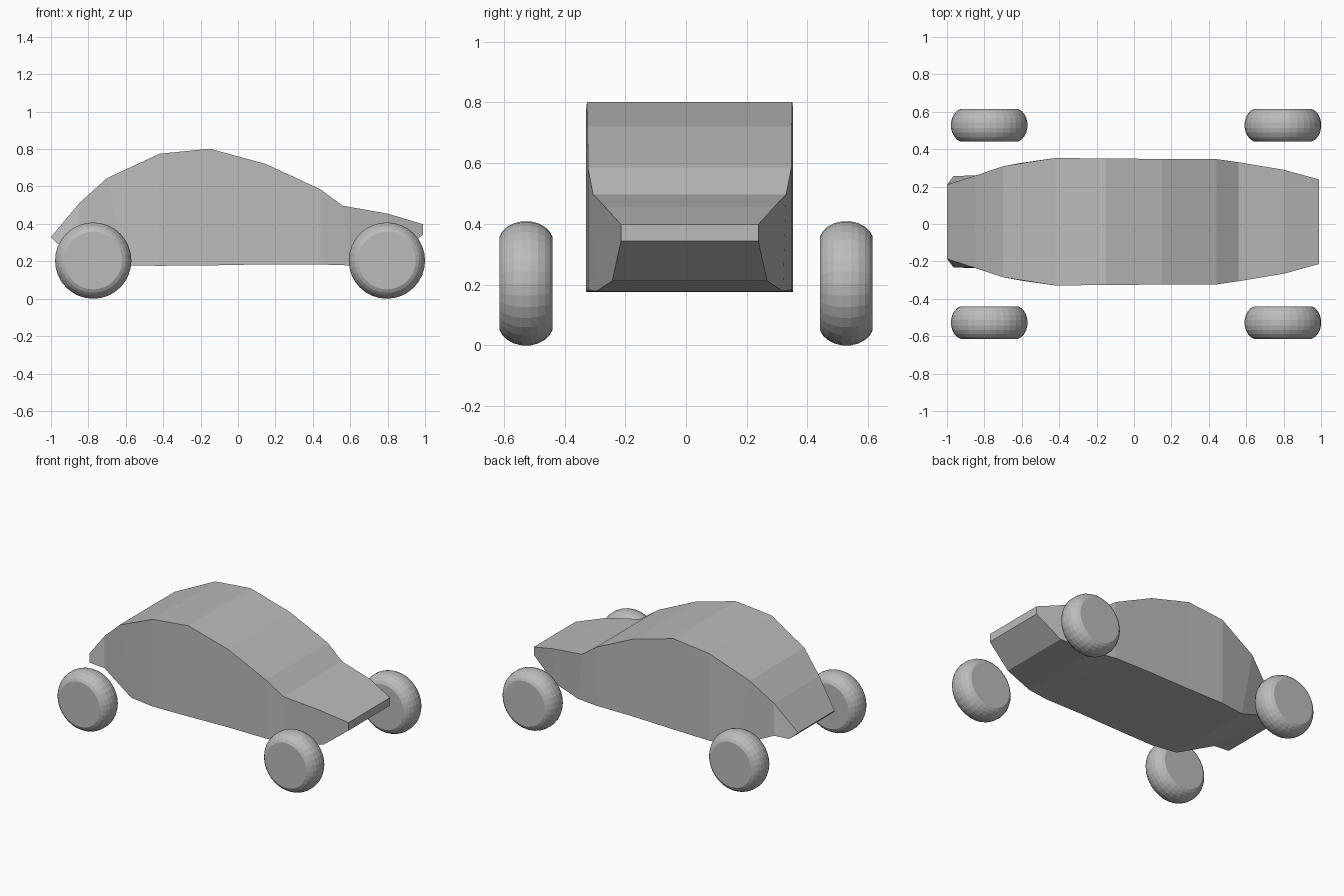
import bpy, bmesh, math

if "Cube" in bpy.data.objects:
    bpy.data.objects.remove(bpy.data.objects["Cube"])

grey = bpy.data.materials.new("plain grey")
grey.diffuse_color = (0.5, 0.5, 0.5, 1)
grey.use_nodes = True
grey.node_tree.nodes["Principled BSDF"].inputs["Base Color"].default_value = grey.diffuse_color


def loft(name, rings, location=(0, 0, 0)):
    """Skin a list of equal-length point rings and cap both ends."""
    bm = bmesh.new()
    loops = [[bm.verts.new(p) for p in ring] for ring in rings]
    n = len(loops[0])
    for a, b in zip(loops, loops[1:]):
        for i in range(n):
            j = (i + 1) % n
            bm.faces.new((a[i], a[j], b[j], b[i]))
    bm.faces.new(loops[0])
    bm.faces.new(loops[-1])
    bmesh.ops.recalc_face_normals(bm, faces=bm.faces)
    mesh = bpy.data.meshes.new(name)
    bm.to_mesh(mesh)
    bm.free()
    mesh.materials.append(grey)
    obj = bpy.data.objects.new(name, mesh)
    obj.location = location
    bpy.context.collection.objects.link(obj)
    return obj


# Car body, rear to front: top x, z, half width; bottom x, z, half width
stations = [
    (-1.00, .330, .198, -.965, .295, .245),
    (-.85, .510, .246, -.85, .288, .247),
    (-.70, .645, .297, -.60, .178, .315),
    (-.42, .775, .341, -.42, .176, .341),
    (-.15, .802, .338, -.15, .178, .338),
    (.15, .720, .336, .15, .184, .336),
    (.44, .585, .335, .44, .183, .335),
    (.56, .497, .318, .60, .178, .307),
    (.80, .455, .278, .82, .212, .255),
    (.99, .398, .226, .99, .343, .226),
]
loft("car_body", [[(xt, -wt, zt), (xt, wt, zt), (xb, wb, zb), (xb, -wb, zb)]
                  for xt, zt, wt, xb, zb, wb in stations], (0, .012, 0))

# Wheels: rounded tyre profile (offset across the tread, radius)
half = [(.015, .204), (.040, .198), (.062, .186), (.077, .172), (.087, .154)]
profile = [(-y, r) for y, r in reversed(half)] + half
SEG = 32
rings = [[(r * math.cos(2 * math.pi * i / SEG), y, r * math.sin(2 * math.pi * i / SEG))
          for i in range(SEG)] for y, r in profile]
for end, x in (("rear", -.774), ("front", .796)):
    for side, y in (("right", -.527), ("left", .528)):
        loft(f"{end}_{side}_wheel", rings, (x, y, .204))
